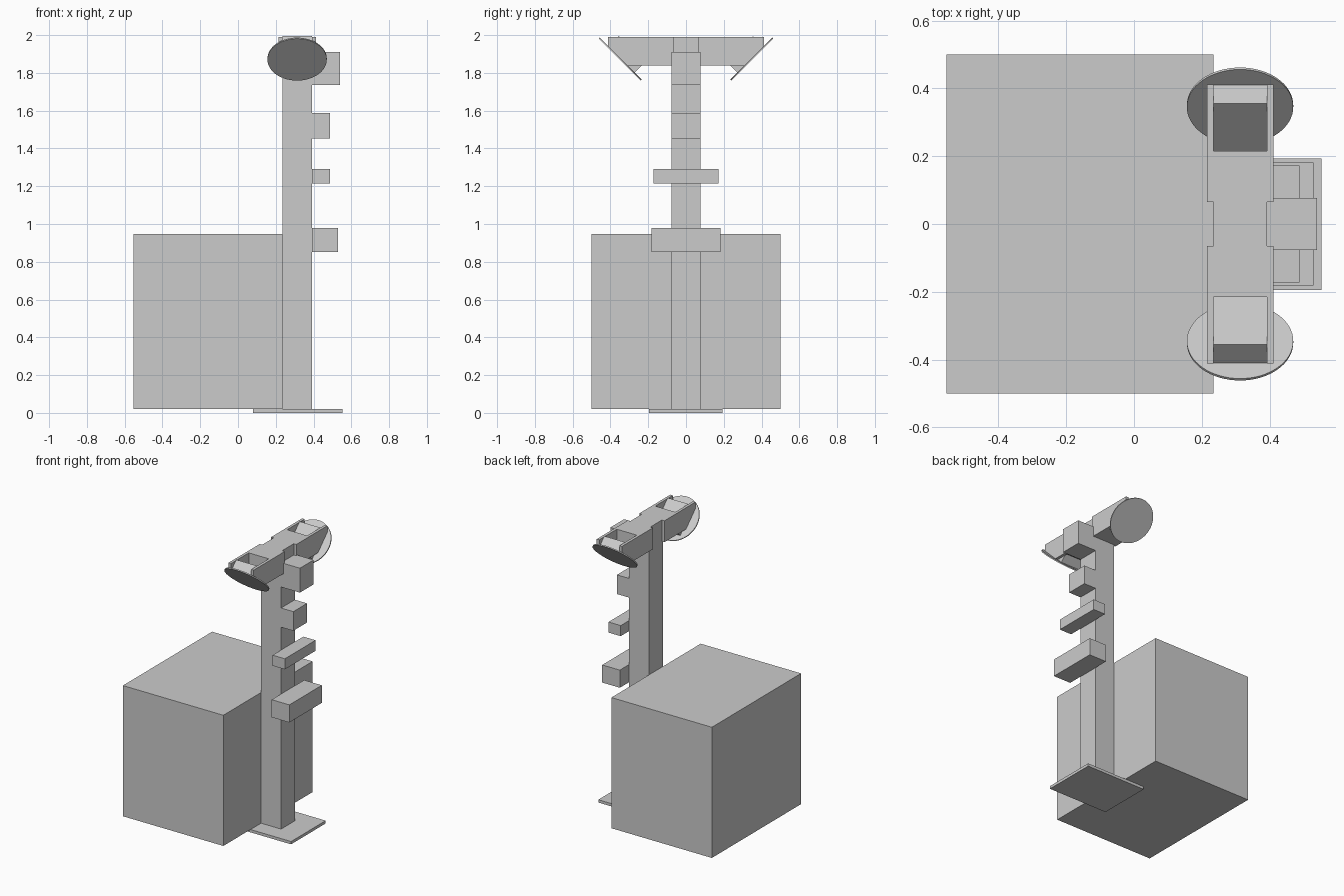
import bpy, bmesh, math
from mathutils import Matrix

old = bpy.data.objects.get("Cube")
if old:
    bpy.data.objects.remove(old, do_unlink=True)

gray = bpy.data.materials.new("light gray")
gray.use_nodes = True
color = (0.6, 0.6, 0.6, 1)
gray.diffuse_color = color
gray.node_tree.nodes["Principled BSDF"].inputs["Base Color"].default_value = color


def finish(name, bm):
    bmesh.ops.recalc_face_normals(bm, faces=bm.faces)
    mesh = bpy.data.meshes.new(name)
    bm.to_mesh(mesh)
    bm.free()
    mesh.materials.append(gray)
    obj = bpy.data.objects.new(name, mesh)
    bpy.context.collection.objects.link(obj)
    return obj


def box(name, x, y, z):
    """Axis-aligned box from (min, max) ranges."""
    bm = bmesh.new()
    bmesh.ops.create_cube(bm, size=1)
    for v in bm.verts:
        v.co = [r[0] if c < 0 else r[1] for c, r in zip(v.co, (x, y, z))]
    return finish(name, bm)


def prism(name, x, profile):
    """Extrude a (y, z) outline across an x range."""
    bm = bmesh.new()
    face = bm.faces.new([bm.verts.new((x[0], y, z)) for y, z in profile])
    ext = bmesh.ops.extrude_face_region(bm, geom=[face])
    verts = [e for e in ext["geom"] if isinstance(e, bmesh.types.BMVert)]
    bmesh.ops.translate(bm, verts=verts, vec=(x[1] - x[0], 0, 0))
    return finish(name, bm)


# Cabinet, base and post
post_x = (0.235, 0.392)
half = 0.077
box("cabinet", (-0.553, 0.235), (-0.5, 0.5), (0.02, 0.947))
box("base_plate", (0.08, 0.553), (-0.195, 0.193), (0, 0.02))
box("post", post_x, (-half, half), (0.02, 1.99))

# Devices mounted on the post: name, outer x, half width, z range
for name, x, w, z in (
    ("upper_module", 0.54, half, (1.737, 1.91)),
    ("middle_module", 0.488, half, (1.452, 1.588)),
    ("narrow_bar", 0.488, 0.172, (1.215, 1.29)),
    ("lower_bar", 0.53, 0.182, (0.853, 0.978)),
):
    box(name, (post_x[1], x), (-w, w), z)

# Crossbeam of the head
box("crossbeam", post_x, (-0.215, 0.215), (1.838, 1.99))

# Both lamp ends
for side, s in (("front", -1), ("back", 1)):
    cheek = [(s * y, z) for y, z in
             ((0.065, 1.838), (0.31, 1.838), (0.412, 1.938), (0.412, 1.99), (0.065, 1.99))]
    prism(side + "_right_cheek", (0.215, post_x[0]), cheek)
    prism(side + "_left_cheek", (post_x[1], 0.412), cheek)
    # Tilted lamp housing
    housing = [(s * y, z) for y, z in
               ((0.41, 1.94), (0.355, 1.995), (0.216, 1.856), (0.273, 1.8))]
    prism(side + "_lamp_housing", post_x, housing)
    # Round lamp disc
    bm = bmesh.new()
    bmesh.ops.create_cone(bm, cap_ends=True, segments=64, radius1=0.157, radius2=0.157, depth=0.008)
    bmesh.ops.transform(bm, verts=bm.verts, matrix=Matrix.Translation((0.313, s * 0.348, 1.873))
                        @ Matrix.Rotation(s * math.pi / 4, 4, "X"))
    disc = finish(side + "_lamp_disc", bm)
    bpy.ops.object.select_all(action="DESELECT")
    disc.select_set(True)
    bpy.context.view_layer.objects.active = disc
    bpy.ops.object.shade_smooth_by_angle(angle=math.radians(30))
